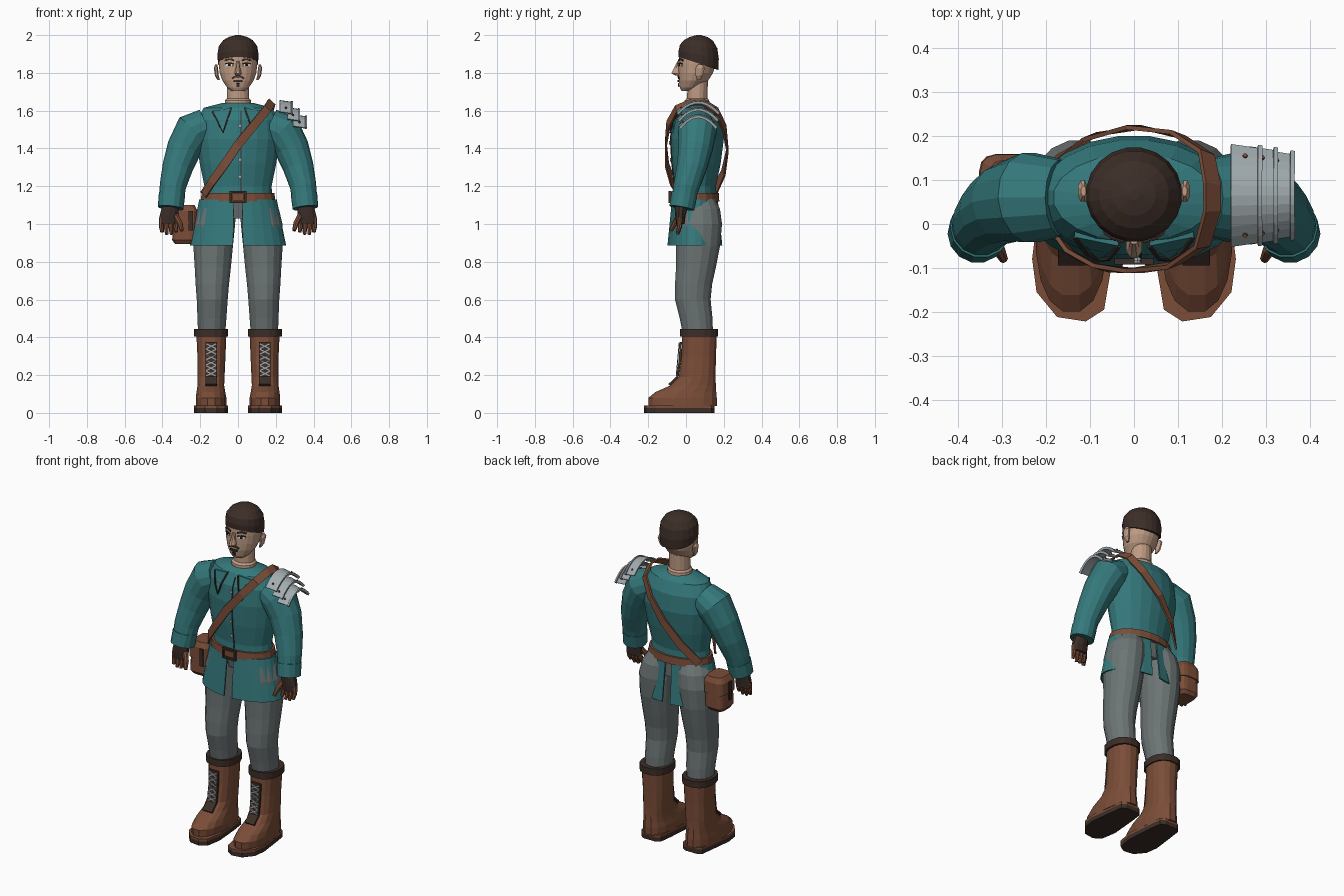
import bpy, bmesh, math
from mathutils import Vector as V

def material(name, r, g, b):
    m = bpy.data.materials.new(name)
    m.diffuse_color = (r, g, b, 1)
    return m

TEAL = material("teal cloth", 0.035, 0.19, 0.2)
GREY = material("grey cloth", 0.15, 0.175, 0.175)
LEATHER = material("brown leather", 0.2, 0.075, 0.04)
DARK = material("dark brown", 0.045, 0.027, 0.021)
SKIN = material("skin", 0.52, 0.33, 0.23)
STEEL = material("steel", 0.36, 0.41, 0.43)
WHITE = material("eye white", 0.75, 0.75, 0.72)
BLACK = material("black", 0.01, 0.01, 0.01)

def loft(name, rings, mat):
    """Skin a list of equal point rings and cap both ends."""
    bm = bmesh.new()
    vs = [[bm.verts.new(p) for p in r] for r in rings]
    n = len(vs[0])
    for a, b in zip(vs, vs[1:]):
        for i in range(n):
            bm.faces.new((a[i], a[(i + 1) % n], b[(i + 1) % n], b[i]))
    bm.faces.new(vs[0])
    bm.faces.new(vs[-1])
    bmesh.ops.recalc_face_normals(bm, faces=bm.faces[:])
    me = bpy.data.meshes.new(name)
    bm.to_mesh(me)
    bm.free()
    me.materials.append(mat)
    ob = bpy.data.objects.new(name, me)
    bpy.context.collection.objects.link(ob)
    return ob

def oval(z, cx, rx, cy, ry, n=20, p=2, slant=0):
    pts = []
    for i in range(n):
        a = 2 * math.pi * (i + 0.5) / n
        c, s = math.cos(a), math.sin(a)
        x = rx * math.copysign(abs(c) ** (2 / p), c)
        y = ry * math.copysign(abs(s) ** (2 / p), s)
        pts.append(V((cx + x, cy + y, z - slant * y)))
    return pts

def stack(name, rows, mat, n=20, p=2):
    return loft(name, [oval(*r, n=n, p=p) for r in rows], mat)

def limits(s, rows):
    """Rows of z, inner x, outer x, front y, back y turned into ovals on side s."""
    return [(z, s * (a + b) / 2, (b - a) / 2, (f + k) / 2, (k - f) / 2) for z, a, b, f, k in rows]

def tangents(pts):
    last = len(pts) - 1
    return [(pts[min(i + 1, last)] - pts[max(i - 1, 0)]).normalized() for i in range(last + 1)]

def tube(name, pts, radii, mat, n=12, ref=(0, 1, 0)):
    pts, rings = [V(p) for p in pts], []
    for p, t, r in zip(pts, tangents(pts), radii):
        u = t.cross(V(ref)).normalized()
        v = u.cross(t)
        rings.append([p + r * (math.cos(k * 2 * math.pi / n) * u + math.sin(k * 2 * math.pi / n) * v)
                      for k in range(n)])
    return loft(name, rings, mat)

def band(name, pts, width, thick, mat, normal=None):
    """Flat strip along points; faces away from the body axis unless a normal is given."""
    pts, rings = [V(p) for p in pts], []
    for p, t in zip(pts, tangents(pts)):
        n = V(normal) if normal else V((p.x * 0.6, p.y - 0.05, max(0, (p.z - 1.55) * 1.2)))
        w = t.cross(n).normalized() * width / 2
        n = w.cross(t).normalized() * thick / 2
        rings.append([p + w + n, p - w + n, p - w - n, p + w - n])
    return loft(name, rings, mat)

def front(rows, x, z, off=0.004):
    """Point just in front of a stacked body at x, z."""
    for a, b in zip(rows, rows[1:]):
        if a[0] <= z <= b[0]:
            f = (z - a[0]) / (b[0] - a[0])
            rx, cy, ry = (a[k] + f * (b[k] - a[k]) for k in (2, 3, 4))
            return V((x, cy - ry * math.sqrt(max(0, 1 - (x / rx) ** 2)) - off, z))

# Tunic body
TORSO = [(1.12, 0, .185, .05, .115), (1.2, 0, .18, .05, .11), (1.32, 0, .205, .055, .13),
         (1.45, 0, .225, .06, .142), (1.55, 0, .218, .06, .132), (1.615, 0, .185, .06, .1),
         (1.64, 0, .085, .055, .065)]
stack("tunic_body", TORSO, TEAL)

# Tunic skirt: two panels split at front and back
for s, side in ((1, "left"), (-1, "right")):
    rings = []
    for i in range(13):
        a = math.radians(-84 + 168 * i / 12)
        c, d = s * math.cos(a), math.sin(a)
        rings.append([(c * (.205 + k * .05 - t), .047 + d * (.122 + k * .024 - t), 1.13 - .245 * k)
                      for k, t in ((0, 0), (.5, 0), (1, 0), (1, .008), (.5, .008), (0, .008))])
    loft(side + "_skirt_panel", rings, TEAL)

# Belt and buckle
stack("belt", [(1.12, 0, .2, .05, .128), (1.165, 0, .195, .05, .125)], LEATHER)
for x in (-.038, .038):
    band("buckle_post", [(x, -.085, 1.115), (x, -.085, 1.17)], .012, .014, DARK, (0, -1, 0))
for z in (1.115, 1.17):
    band("buckle_bar", [(-.044, -.085, z), (.044, -.085, z)], .01, .014, DARK, (0, -1, 0))
band("buckle_tongue", [(-.03, -.083, 1.143), (.03, -.083, 1.143)], .035, .012, LEATHER, (0, -1, 0))

# Lapels with brown piping, placket and buttons
for s in (1, -1):
    tri = [(s * .135, 1.598), (s * .08, 1.485), (s * .035, 1.615)]
    loft("lapel", [[front(TORSO, x, z, o) for x, z in tri] for o in (0, .012)], TEAL)
    path = [tri[0], (s * .107, 1.54), tri[1], (s * .058, 1.55), tri[2]]
    band("lapel_piping", [front(TORSO, x, z, .013) for x, z in path], .008, .006, DARK, (0, -1, .3))
band("placket", [front(TORSO, .015, z, .001) for z in (1.17, 1.2, 1.32, 1.45, 1.55, 1.6)],
     .005, .005, DARK, (0, -1, 0))
for z in (1.25, 1.34, 1.43, 1.52):
    c = front(TORSO, .008, z, 0)
    tube("button", [c, c + V((0, -.008, 0))], [.009, .009], STEEL, 8, (1, 0, 0))

# Shoulder strap running round the body
band("cross_strap", [(-.18, -.025, 1.155), (-.14, -.07, 1.22), (-.075, -.1, 1.31), (0, -.107, 1.42),
                     (.09, -.093, 1.53), (.155, -.05, 1.61), (.178, .03, 1.645), (.178, .09, 1.645),
                     (.165, .16, 1.6), (.1, .203, 1.51), (0, .22, 1.39), (-.1, .198, 1.27),
                     (-.185, .14, 1.155)], .046, .01, LEATHER)

# Pouch at the right hip
stack("pouch", [(.895, -.285, .05, .085, .055), (.915, -.285, .064, .085, .07),
                (1.06, -.282, .062, .085, .068), (1.085, -.28, .05, .085, .06)], LEATHER, 16, 4)
stack("pouch_flap", [(1.0, -.285, .069, .085, .075), (1.07, -.283, .068, .085, .074),
                     (1.1, -.28, .05, .085, .06)], LEATHER, 16, 4)
band("pouch_tab", [(-.25, .008, .965), (-.25, .006, 1.07)], .022, .008, DARK, (0, -1, 0))
band("pouch_outer_tab", [(-.356, .085, .96), (-.356, .085, 1.07)], .022, .008, DARK, (-1, 0, 0))

# Trousers
stack("trouser_seat", [(1.03, 0, .14, .065, .09), (1.14, 0, .17, .055, .105)], GREY)
for s, side in ((1, "left"), (-1, "right")):
    stack(side + "_trouser_leg", limits(s, [
        (.4, .068, .212, -.015, .145), (.5, .06, .216, -.035, .142), (.6, .053, .22, -.06, .132),
        (.68, .046, .226, -.06, .14), (.77, .036, .231, -.055, .16), (.88, .025, .238, -.055, .182),
        (1.0, .013, .238, -.055, .193), (1.08, .008, .218, -.05, .182),
        (1.14, .005, .18, -.04, .15)]), GREY, 16)

    # Boots: outsole, welt, upper, cuff
    outline = [(.052, -.1), (.068, -.195), (.11, -.222), (.175, -.212), (.222, -.155), (.232, -.08),
               (.215, .06), (.205, .135), (.18, .152), (.1, .152), (.075, .135), (.065, .06)]
    def slab(z0, z1):
        return [[(s * x, y, z) for x, y in outline] for z in (z0, z1)]
    loft(side + "_outsole", slab(0, .026), DARK)
    loft(side + "_welt", slab(.026, .04), LEATHER)
    stack(side + "_boot", limits(s, [
        (.036, .06, .225, -.2, .166), (.08, .06, .225, -.202, .166), (.11, .066, .221, -.165, .163),
        (.145, .072, .216, -.085, .16), (.19, .07, .215, -.04, .158), (.3, .065, .216, -.025, .16),
        (.42, .06, .222, -.022, .165)]), LEATHER, 16, 2.3)
    stack(side + "_boot_cuff", limits(s, [(.405, .052, .234, -.033, .172),
                                          (.445, .052, .234, -.033, .172)]), DARK, 16, 2.3)
    # Tongue and crossed laces
    x = s * .142
    band(side + "_boot_tongue", [(x, -.09, .148), (x, -.045, .19), (x, -.031, .29), (x, -.028, .375)],
         .062, .012, DARK, (0, -1, .1))
    for i in range(6):
        z = .195 + .029 * i
        y = -.05 + .013 * i / 5
        for d in (-1, 1):
            band("lace", [(x - d * .026, y, z), (x + d * .026, y, z + .026)], .006, .005, STEEL, (0, -1, 0))

    # Arms and sleeve cuffs
    tube(side + "_sleeve", [(s * .165, .06, 1.525), (s * .235, .06, 1.492), (s * .285, .05, 1.4),
                            (s * .32, .03, 1.3), (s * .345, .002, 1.2), (s * .355, -.02, 1.1)],
         [.088, .104, .092, .081, .07, .062], TEAL, 14)
    tube(side + "_sleeve_cuff", [(s * .349, -.008, 1.16), (s * .357, -.022, 1.085)], [.07, .068], TEAL, 14)

    # Fingerless gloves, fingers and thumb
    stack(side + "_glove", [(1.0, s * .368, .05, -.03, .022), (1.04, s * .366, .052, -.03, .027),
                            (1.1, s * .358, .045, -.025, .036)], DARK, 10)
    for i in range(4):
        fx = .33 + .025 * i
        tip = .945 + (.012 if i in (0, 3) else 0)
        tube(side + "_finger", [(s * fx, -.03, 1.035), (s * fx, -.034, .985), (s * (fx - .003), -.045, tip)],
             [.014, .013, .009], LEATHER, 8)
    tube(side + "_thumb", [(s * .33, -.035, 1.045), (s * .308, -.058, 1.005), (s * .297, -.08, .965)],
         [.016, .015, .01], LEATHER, 8, (1, 0, 0))

# Layered steel shoulder guard
for i, (xm, w, half, top) in enumerate(((.253, .066, .11, 1.648), (.292, .06, .105, 1.61),
                                        (.325, .07, .097, 1.572))):
    def arc(dx, dz):
        return [(xm + dx, .065 + half * u / 5, top + dz - .06 * (u / 5) ** 2) for u in range(-5, 6)]
    band("shoulder_plate_%d" % (i + 1), arc(0, 0), w, .007, STEEL, (.15, 0, 1))
    band("shoulder_plate_rim_%d" % (i + 1), arc(w / 2, -.004), .01, .014, STEEL, (.15, 0, 1))
    for d in (-1, 1):
        c = V((xm, .065 + d * half * .8, top - .038))
        tube("rivet", [c, c + V((0, d * .004, .01))], [.006, .005], LEATHER, 6)

# Neck and head
stack("neck", [(1.6, 0, .075, .058, .072), (1.655, 0, .07, .058, .066), (1.665, 0, .06, .06, .055),
               (1.77, 0, .06, .062, .055)], SKIN, 16)
HEAD = [(1.705, 0, .035, .005, .03), (1.722, 0, .058, .02, .053), (1.76, 0, .084, .04, .079),
        (1.8, 0, .098, .052, .092), (1.85, 0, .104, .06, .1), (1.9, 0, .103, .062, .1),
        (1.95, 0, .085, .065, .085)]
stack("head", HEAD, SKIN)
loft("hair", [oval(z, 0, r, cy, ry, slant=k) for z, r, cy, ry, k in (
    (1.85, .107, .066, .106, .33), (1.895, .11, .067, .108, .2), (1.94, .103, .067, .1, .1),
    (1.972, .08, .067, .077, .03), (1.99, .05, .067, .048, 0), (2.0, .012, .067, .012, 0))], DARK)
stack("nose", [(1.785, 0, .012, -.04, .015), (1.798, 0, .02, -.05, .03), (1.825, 0, .013, -.045, .02),
               (1.862, 0, .009, -.038, .008)], SKIN, 8)

# Ears, eyes, brows, moustache and mouth
for s in (1, -1):
    stack("ear", [(1.762, s * .102, .007, .068, .01), (1.785, s * .112, .011, .07, .02),
                  (1.825, s * .117, .012, .075, .026), (1.845, s * .115, .006, .075, .012)], SKIN, 8)
    def strip(name, pts, w, mat, off=.003):
        band(name, [front(HEAD, s * x, z, off) for x, z in pts], w, .005, mat, (s * .25, -1, 0))
    strip("eye", [(.028, 1.842), (.046, 1.843), (.064, 1.842)], .014, WHITE)
    strip("iris", [(.041, 1.843), (.053, 1.843)], .013, BLACK, .006)
    strip("eyelid", [(.025, 1.848), (.046, 1.853), (.067, 1.848)], .006, DARK, .005)
    strip("brow", [(.022, 1.866), (.045, 1.873), (.07, 1.866)], .009, DARK)
    strip("moustache", [(.002, 1.781), (.018, 1.779), (.032, 1.77)], .01, DARK)
band("mouth", [front(HEAD, x, 1.757, .004) for x in (-.024, 0, .024)], .012, .006, DARK, (0, -1, 0))
band("chin_tuft", [front(HEAD, 0, z, .004) for z in (1.725, 1.745)], .018, .006, DARK, (0, -1, 0))
